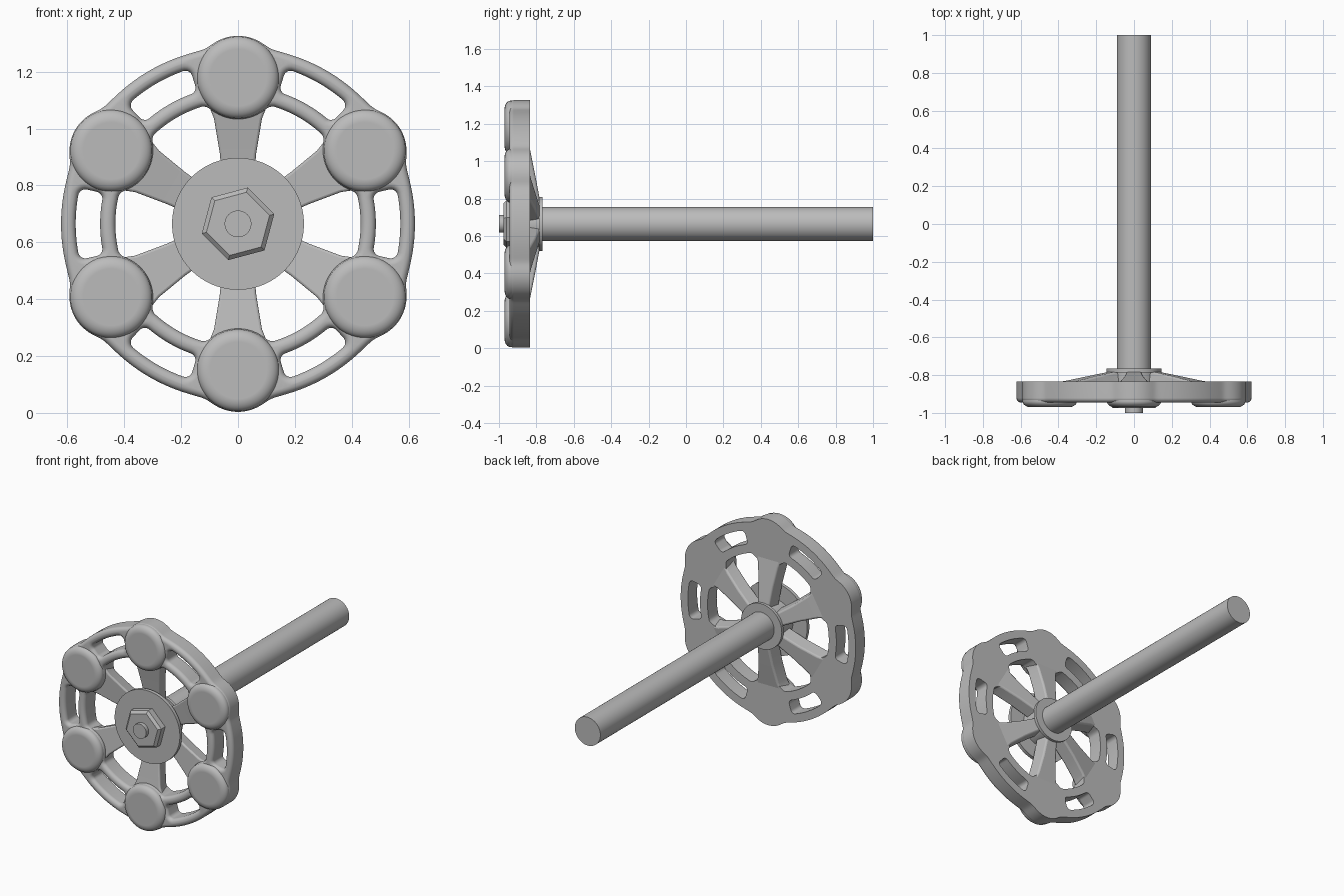
import bpy, bmesh, math
from math import sin, cos, pi, radians, sqrt
from mathutils import Vector

if "Cube" in bpy.data.objects:
    bpy.data.objects.remove(bpy.data.objects["Cube"])

CZ = 0.665            # height of the wheel axis
KNOB_D, KNOB_R = 0.515, 0.145
BACK, RIM_FRONT, KNOB_FRONT = -0.835, -0.945, -0.97
SPOKE_ANGLES = [radians(30 + 60 * i) for i in range(6)]

metal = bpy.data.materials.new("grey metal")
metal.use_nodes = True
grey = (0.5, 0.5, 0.5, 1)
metal.diffuse_color = grey
metal.node_tree.nodes["Principled BSDF"].inputs["Base Color"].default_value = grey


def finish(name, bm, angle=35, bevel=0):
    bmesh.ops.recalc_face_normals(bm, faces=bm.faces)
    mesh = bpy.data.meshes.new(name)
    bm.to_mesh(mesh)
    bm.free()
    obj = bpy.data.objects.new(name, mesh)
    bpy.context.collection.objects.link(obj)
    mesh.materials.append(metal)
    bpy.ops.object.select_all(action='DESELECT')
    obj.select_set(True)
    bpy.context.view_layer.objects.active = obj
    bpy.ops.object.shade_smooth_by_angle(angle=radians(angle))
    if bevel:
        mod = obj.modifiers.new("soft edges", 'BEVEL')
        mod.width, mod.segments = bevel, 3
    mod = obj.modifiers.new("flat caps", 'WEIGHTED_NORMAL')
    mod.keep_sharp = True
    return obj


def bridge(bm, loop_a, loop_b):
    n = len(loop_a)
    for i in range(n):
        j = (i + 1) % n
        bm.faces.new((loop_a[i], loop_a[j], loop_b[j], loop_b[i]))


def turned(name, profile, sides=64, x=0, z=CZ, turn=0, angle=35):
    """Solid of revolution along y from (radius, y) pairs."""
    bm = bmesh.new()
    rings = []
    for r, y in profile:
        ring = [2 * pi * i / sides + turn for i in range(sides)]
        rings.append([bm.verts.new((x + r * cos(a), y, z + r * sin(a))) for a in ring])
    for a, b in zip(rings, rings[1:]):
        bridge(bm, a, b)
    bm.faces.new(rings[0])
    bm.faces.new(rings[-1])
    return finish(name, bm, angle)


def knob_edge(a, side, missing):
    """Distance to the far (+1) or near (-1) edge of the closest knob."""
    phi = (a - radians(30) + pi / 6) % (pi / 3) - pi / 6
    under = KNOB_R ** 2 - (KNOB_D * sin(phi)) ** 2
    return KNOB_D * cos(phi) + side * sqrt(under) if under > 0 else missing


def blend(a, b, k, sign):
    return (a + b + sign * sqrt((a - b) ** 2 + k * k)) / 2


def polar(r, a):
    return Vector((r * cos(a), r * sin(a)))


def slot_outline(mid):
    """Rounded slot bent around the axis, counter-clockwise."""
    r_mid, half_r, half_a, c = 0.528, 0.043, 0.118, 0.025
    flat = []
    for q in range(4):
        cx = (half_r - c) * (1 if q in (0, 3) else -1)
        cy = (half_a - c) * (1 if q in (0, 1) else -1)
        for i in range(7):
            t = q * pi / 2 + i * pi / 12
            flat.append(Vector((cx + c * cos(t), cy + c * sin(t))))
    points = []
    for p, q in zip(flat, flat[1:] + flat[:1]):
        cuts = max(1, round((q - p).length / 0.015))
        points += [p.lerp(q, i / cuts) for i in range(cuts)]
    return [polar(r_mid + p.x, mid + p.y / r_mid) for p in points]


# Wheel plate: lobed outer edge, scalloped centre hole, six slots, rounded front
steps = [2 * pi * i / 360 for i in range(360)]
outer = [polar(blend(0.622, knob_edge(a, 1, 0.49), 0.015, 1), a) for a in steps]
inner = [polar(blend(0.432, knob_edge(a, -1, 0.6), 0.02, -1), a) for a in steps]
outlines = [(outer, 1), (inner, -1)]
outlines += [(slot_outline(radians(60 * i)), -1) for i in range(6)]
ROUND = 0.024
layers = [(BACK, 0)]
for i in range(6):
    t = i * pi / 10
    layers.append((RIM_FRONT + ROUND * (1 - sin(t)), ROUND * (1 - cos(t))))
bm = bmesh.new()
caps = {0: [], len(layers) - 1: []}
for points, solid in outlines:
    n = len(points)
    rings = []
    for y, inset in layers:
        ring = []
        for i, p in enumerate(points):
            d = (points[(i + 1) % n] - points[i - 1]).normalized()
            q = p + Vector((-d.y, d.x)) * inset * solid
            ring.append(bm.verts.new((q.x, y, CZ + q.y)))
        rings.append(ring)
    for a, b in zip(rings, rings[1:]):
        bridge(bm, a, b)
    for k in caps:
        caps[k] += [bm.edges.get((rings[k][i], rings[k][i - 1])) for i in range(n)]
for edges in caps.values():
    bmesh.ops.triangle_fill(bm, edges=edges, use_beauty=True, normal=(0, 1, 0))
finish("wheel_rim", bm)

# Round grip knobs with softened front edges
knob_profile = [(KNOB_R - 0.001, BACK - 0.01)]
for i in range(9):
    t = i * pi / 16
    knob_profile.append((0.1 + 0.044 * cos(t), KNOB_FRONT + 0.032 * (1 - sin(t))))
for i, a in enumerate(SPOKE_ANGLES):
    p = polar(KNOB_D, a)
    turned(f"knob_{i + 1}", knob_profile, x=p.x, z=CZ + p.y)

# Tapered spokes sloping back to the hub: radius, half width, front, back
stations = [(0.08, 0.05, -0.865, -0.772), (0.25, 0.066, -0.893, -0.804),
            (0.37, 0.086, -0.915, -0.828), (0.41, 0.102, -0.922, -0.836),
            (0.45, 0.125, -0.928, -0.844)]
for i, a in enumerate(SPOKE_ANGLES):
    bm = bmesh.new()
    rings = []
    for r, w, front, back in stations:
        ring = []
        for side, y in ((-w, front), (w, front), (w - 0.015, back), (0.015 - w, back)):
            p = polar(r, a) + polar(side, a + pi / 2)
            ring.append(bm.verts.new((p.x, y, CZ + p.y)))
        rings.append(ring)
    for s, t in zip(rings, rings[1:]):
        bridge(bm, s, t)
    bm.faces.new(rings[0])
    bm.faces.new(rings[-1])
    finish(f"spoke_{i + 1}", bm, bevel=0.01)

# Hub, washer, nut, stud and long shaft on the axis
turned("hub", [(0.13, -0.91), (0.13, -0.785), (0.145, -0.785), (0.145, -0.766)])
turned("washer", [(0.232, -0.9), (0.232, -0.922)], sides=96)
turned("nut", [(0.132, -0.915), (0.132, -0.96), (0.115, -0.975)], sides=6,
       turn=radians(15), angle=20)
turned("stud", [(0.047, -0.95), (0.047, -1.0)], sides=48)
turned("shaft", [(0.091, -0.8), (0.091, 1.0)])
